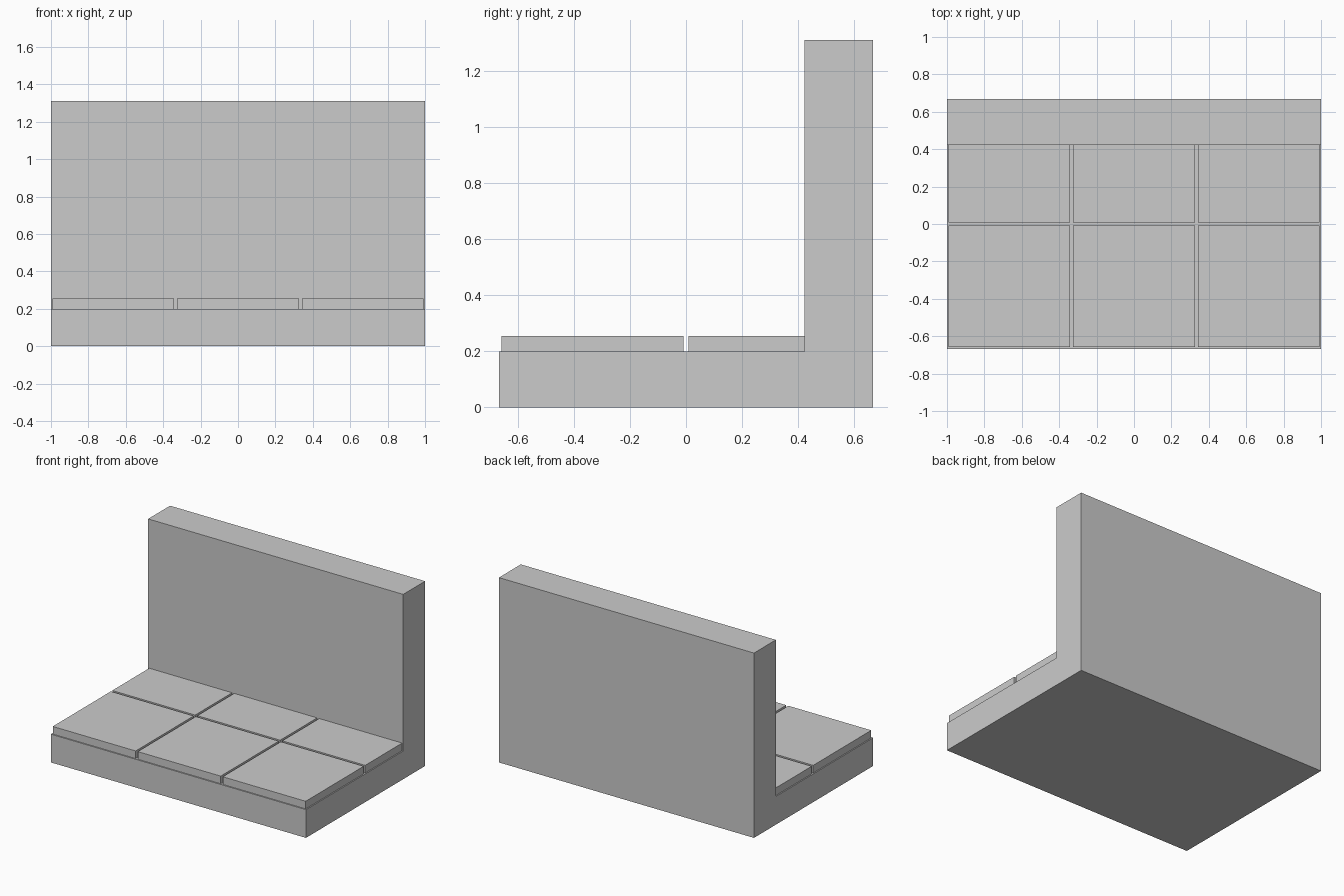
import bpy
import bmesh
from mathutils import Vector

cube = bpy.data.objects.get("Cube")
if cube:
    bpy.data.objects.remove(cube, do_unlink=True)

# One plain grey for everything
grey = bpy.data.materials.new("plain grey")
grey.use_nodes = True
colour = (0.6, 0.6, 0.6, 1)
grey.diffuse_color = colour
for node in grey.node_tree.nodes:
    if node.type == 'BSDF_PRINCIPLED':
        node.inputs["Base Color"].default_value = colour

HALF_DEPTH = 0.667
FLOOR = 0.2
TILE_TOP = 0.254
WALL_FRONT = 0.422
WALL_TOP = 1.31
PITCH = 2 / 3
TILE = 0.65
GAP = PITCH - TILE


def extrude(name, outline, direction):
    """Make a solid by pushing a flat outline along a direction."""
    bm = bmesh.new()
    face = bm.faces.new([bm.verts.new(p) for p in outline])
    result = bmesh.ops.extrude_face_region(bm, geom=[face], use_keep_orig=True)
    moved = [v for v in result["geom"] if isinstance(v, bmesh.types.BMVert)]
    bmesh.ops.translate(bm, verts=moved, vec=Vector(direction))
    bmesh.ops.recalc_face_normals(bm, faces=bm.faces)
    mesh = bpy.data.meshes.new(name)
    bm.to_mesh(mesh)
    bm.free()
    mesh.materials.append(grey)
    obj = bpy.data.objects.new(name, mesh)
    bpy.context.collection.objects.link(obj)
    return obj


# Floor slab and back wall as one L-shaped solid
profile = [(-HALF_DEPTH, 0), (HALF_DEPTH, 0), (HALF_DEPTH, WALL_TOP),
           (WALL_FRONT, WALL_TOP), (WALL_FRONT, FLOOR), (-HALF_DEPTH, FLOOR)]
extrude("floor_and_wall", [(-1, y, z) for y, z in profile], (2, 0, 0))

# Floor tiles: a full front row and a back row cut short by the wall
rows = {"front": (GAP / 2 - PITCH, -GAP / 2), "back": (GAP / 2, WALL_FRONT)}
columns = {"right": -PITCH, "middle": 0, "left": PITCH}
for row, (y0, y1) in rows.items():
    for column, x in columns.items():
        x0, x1 = x - TILE / 2, x + TILE / 2
        outline = [(x0, y0, FLOOR), (x1, y0, FLOOR), (x1, y1, FLOOR), (x0, y1, FLOOR)]
        extrude(f"floor_tile_{row}_{column}", outline, (0, 0, TILE_TOP - FLOOR))
